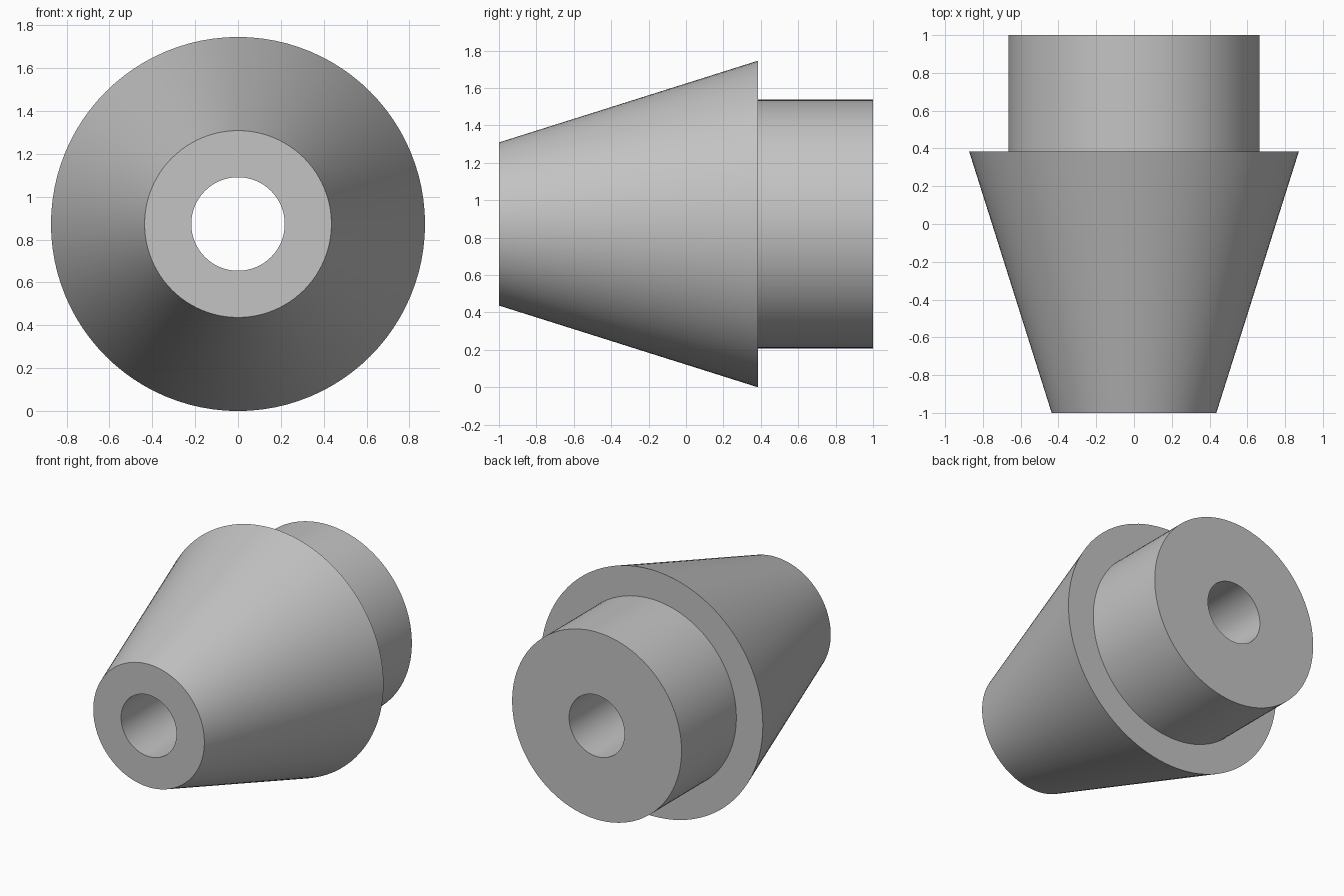
import bpy, bmesh, math
from mathutils import Matrix, Vector

if "Cube" in bpy.data.objects:
    bpy.data.objects.remove(bpy.data.objects["Cube"])

SEGMENTS = 96
AXIS_Z = 0.873

grey = bpy.data.materials.new("plain grey")
grey.diffuse_color = (0.55, 0.55, 0.55, 1.0)
grey.use_nodes = True
grey.node_tree.nodes["Principled BSDF"].inputs["Base Color"].default_value = grey.diffuse_color

# Half section as (radius, y): tapered nose, shoulder, rear spigot, through bore
profile = [(0.218, -1.0), (0.436, -1.0), (0.873, 0.385),
           (0.665, 0.385), (0.665, 1.0), (0.218, 1.0)]

# Revolve the section around the y axis
bm = bmesh.new()
rings = []
for i in range(SEGMENTS):
    turn = Matrix.Rotation(2 * math.pi * i / SEGMENTS, 3, 'Y')
    rings.append([bm.verts.new(turn @ Vector((0, y, r)) + Vector((0, 0, AXIS_Z)))
                  for r, y in profile])
for i in range(SEGMENTS):
    a, b = rings[i], rings[(i + 1) % SEGMENTS]
    for j in range(len(profile)):
        k = (j + 1) % len(profile)
        bm.faces.new((a[j], a[k], b[k], b[j]))
bmesh.ops.recalc_face_normals(bm, faces=bm.faces)

mesh = bpy.data.meshes.new("tapered_bushing")
bm.to_mesh(mesh)
bm.free()
mesh.materials.append(grey)
bushing = bpy.data.objects.new("tapered_bushing", mesh)
bpy.context.collection.objects.link(bushing)

# Smooth round walls with crisp rims
bpy.context.view_layer.objects.active = bushing
bushing.select_set(True)
bpy.ops.object.shade_smooth_by_angle(angle=math.radians(30))
